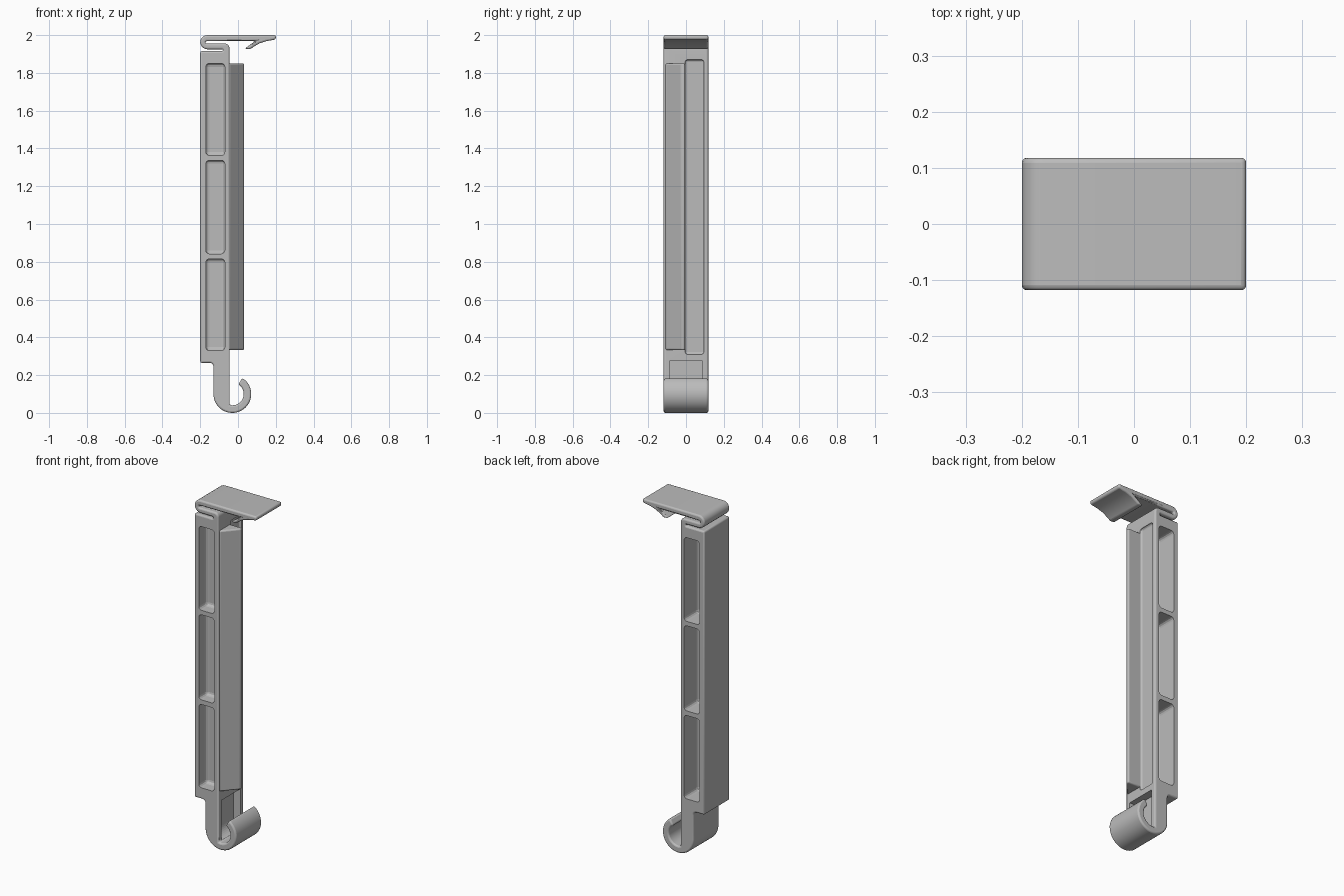
import bpy, bmesh
from math import cos, sin, radians
from mathutils import Matrix

cube = bpy.data.objects.get("Cube")
if cube:
    bpy.data.objects.remove(cube)

grey = bpy.data.materials.new("grey plastic")
grey.use_nodes = True
grey.diffuse_color = (0.5, 0.5, 0.5, 1)
grey.node_tree.nodes["Principled BSDF"].inputs["Base Color"].default_value = (0.5, 0.5, 0.5, 1)

HALF = 0.118          # half the depth of the part


def arc(cx, cz, r, start, end, n):
    angles = [radians(start + (end - start) * i / n) for i in range(n + 1)]
    return [(cx + r * cos(a), cz + r * sin(a)) for a in angles]


def make_object(name, bm):
    bmesh.ops.recalc_face_normals(bm, faces=bm.faces)
    mesh = bpy.data.meshes.new(name)
    bm.to_mesh(mesh)
    bm.free()
    mesh.materials.append(grey)
    obj = bpy.data.objects.new(name, mesh)
    bpy.context.collection.objects.link(obj)
    return obj


def extrude(name, outline, low, high, axis="Y"):
    """Extrude an x-z outline along y, or an x-y outline along z."""
    bm = bmesh.new()
    place = (lambda u, v, w: (u, w, v)) if axis == "Y" else (lambda u, v, w: (u, v, w))
    face = bm.faces.new([bm.verts.new(place(u, v, low)) for u, v in outline])
    new = bmesh.ops.extrude_face_region(bm, geom=[face])["geom"]
    verts = [g for g in new if isinstance(g, bmesh.types.BMVert)]
    bmesh.ops.translate(bm, verts=verts, vec=place(0, 0, high - low))
    return make_object(name, bm)


def rounded_box(name, x, y, z, radius):
    bm = bmesh.new()
    size = Matrix.Diagonal((x[1] - x[0], y[1] - y[0], z[1] - z[0], 1))
    centre = Matrix.Translation((sum(x) / 2, sum(y) / 2, sum(z) / 2))
    bmesh.ops.create_cube(bm, size=1, matrix=centre @ size)
    bmesh.ops.bevel(bm, geom=bm.edges[:], offset=radius, segments=3,
                    profile=0.5, affect="EDGES")
    return make_object(name, bm)


def soften(obj, width):
    mod = obj.modifiers.new("rounded edges", "BEVEL")
    mod.width = width
    mod.segments = 3
    mod.limit_method = "ANGLE"
    mod.angle_limit = radians(35)
    mod.use_clamp_overlap = False


def cut(obj, cutter):
    mod = obj.modifiers.new(cutter.name, "BOOLEAN")
    mod.operation = "DIFFERENCE"
    mod.solver = "EXACT"
    mod.object = cutter
    cutter.hide_render = True
    cutter.hide_viewport = True


# One continuous side profile: body, hook, folded hinge and latch flap
outline = [(-0.2, 1.915), (-0.2, 0.265)]
outline += arc(-0.15, 0.245, 0.02, 90, 0, 5)                # shoulder to neck
outline += arc(-0.03, 0.1, 0.1, 180, 418, 32)               # outside of hook
outline += arc(-0.03, 0.1, 0.06, 58, -104, 14)              # inside of hook
outline += arc(-0.07, 1.93, 0.025, 0, 90, 6)                # lower hinge bend
outline += arc(-0.165, 1.9615, 0.0065, 270, 90, 6)          # inside of fold
outline += [(0.09, 1.968), (0.035, 1.928), (0.065, 1.925),  # latch barb
            (0.085, 1.94), (0.115, 1.957), (0.15, 1.968), (0.2, 1.977), (0.2, 2.0)]
outline += arc(-0.1625, 1.9625, 0.0375, 90, 270, 10)        # outside of fold
outline += arc(-0.085, 1.92, 0.005, 90, -90, 6)             # slot under hinge
clip_body = extrude("clip_body", outline, -HALF, HALF)
soften(clip_body, 0.009)

# Three pockets on the front and back, leaving a thin web between
for i, z in enumerate([(0.33, 0.815), (0.842, 1.337), (1.363, 1.85)]):
    for side, y in (("front", (-0.2, -0.045)), ("back", (-0.01, 0.2))):
        cut(clip_body, rounded_box(f"{side}_pocket_cutter_{i + 1}", (-0.17, -0.07), y, z, 0.018))

# Long recess beside the wedge
cut(clip_body, rounded_box("long_recess_cutter", (-0.056, 0.1), (-0.005, 0.095),
                           (0.31, 1.87), 0.012))

# Hollow in the neck, following the inside of the hook
hollow = [(0.0, 0.275), (-0.09, 0.275)] + arc(-0.03, 0.1, 0.06, 180, 255, 8) + [(-0.03, 0.06)]
cut(clip_body, extrude("neck_hollow_cutter", hollow, -0.088, 0.088))

# Sloping wedge along the side
wedge = extrude("side_wedge", [(-0.062, -0.11), (-0.045, -0.11), (0.033, -0.022),
                               (0.033, -0.005), (-0.062, -0.005)], 0.333, 1.85, "Z")
soften(wedge, 0.008)

# Smooth shading with crisp edges
for obj in (clip_body, wedge):
    bpy.ops.object.select_all(action="DESELECT")
    obj.select_set(True)
    bpy.context.view_layer.objects.active = obj
    bpy.ops.object.shade_smooth_by_angle(angle=radians(35))
